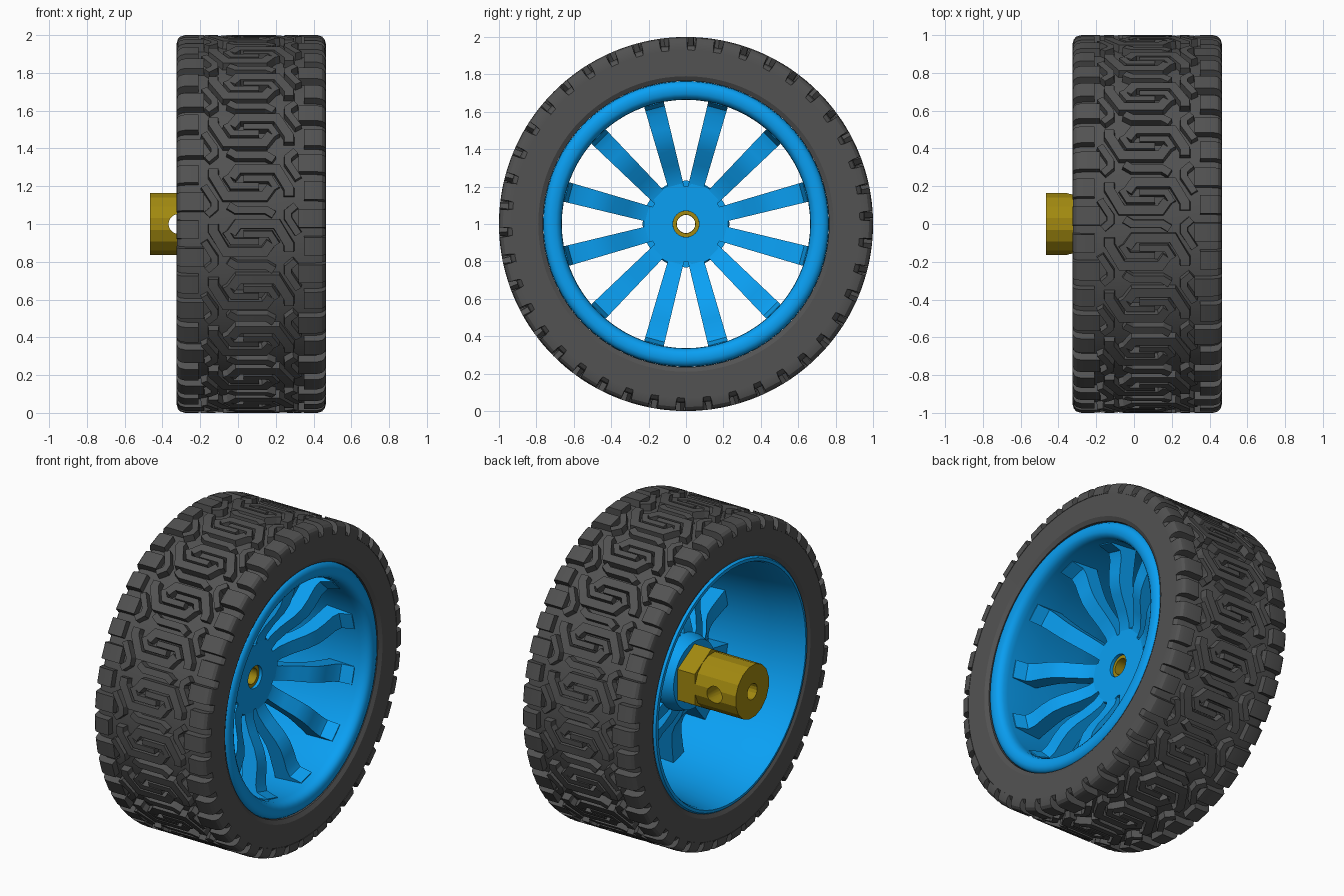
import bpy, bmesh, math
from mathutils import Vector

if "Cube" in bpy.data.objects:
    bpy.data.objects.remove(bpy.data.objects["Cube"])

CX = 0.07          # tyre mid-plane along the axle
N = 21             # tread repeats


def material(name, rgb):
    m = bpy.data.materials.new(name)
    m.diffuse_color = (*rgb, 1)
    m.use_nodes = True
    m.node_tree.nodes["Principled BSDF"].inputs["Base Color"].default_value = m.diffuse_color
    return m


RUBBER = material("rubber", (0.085, 0.085, 0.085))
BLUE = material("blue_plastic", (0.003, 0.35, 0.9))
BRASS = material("brass", (0.36, 0.25, 0.005))


def polar(r, x, a):
    return Vector((x, r * math.cos(a), 1 + r * math.sin(a)))


def shade(ob, angle):
    bpy.ops.object.select_all(action='DESELECT')
    ob.select_set(True)
    bpy.context.view_layer.objects.active = ob
    bpy.ops.object.shade_smooth_by_angle(angle=math.radians(angle))


def finish(name, bm, mat, angle=30):
    bmesh.ops.recalc_face_normals(bm, faces=bm.faces)
    me = bpy.data.meshes.new(name)
    bm.to_mesh(me)
    bm.free()
    ob = bpy.data.objects.new(name, me)
    bpy.context.collection.objects.link(ob)
    if mat:
        me.materials.append(mat)
    shade(ob, angle)
    return ob


def lathe(name, profile, n, mat, angle=30, phase=0.0):
    """Spin a closed (radius, x) profile about the axle."""
    bm = bmesh.new()
    rings = [[bm.verts.new(polar(r, x, phase + 2 * math.pi * i / n)) for r, x in profile]
             for i in range(n)]
    k = len(profile)
    for i in range(n):
        a, b = rings[i], rings[(i + 1) % n]
        for j in range(k):
            bm.faces.new((a[j], a[(j + 1) % k], b[(j + 1) % k], b[j]))
    return finish(name, bm, mat, angle)


def cut(target, cutter, angle):
    cutter.hide_render = True
    mod = target.modifiers.new("cut", 'BOOLEAN')
    mod.operation = 'DIFFERENCE'
    mod.solver = 'EXACT'
    mod.object = cutter
    bpy.context.view_layer.objects.active = target
    bpy.ops.object.modifier_apply(modifier=mod.name)
    bpy.data.objects.remove(cutter)
    shade(target, angle)


def rods(name, ends, radius, n=20):
    """Cylinders between pairs of points, used as cutters."""
    bm = bmesh.new()
    for p, q in ends:
        d = q - p
        m = d.to_track_quat('Z', 'Y').to_matrix().to_4x4()
        m.translation = (p + q) / 2
        bmesh.ops.create_cone(bm, cap_ends=True, segments=n, radius1=radius,
                              radius2=radius, depth=d.length, matrix=m)
    return finish(name, bm, None)


def loft(bm, rows):
    """Skin a chain of four-point sections and cap both ends."""
    for a, b in zip(rows, rows[1:]):
        for j in range(4):
            bm.faces.new((a[j], a[(j + 1) % 4], b[(j + 1) % 4], b[j]))
    bm.faces.new(rows[0])
    bm.faces.new(rows[-1][::-1])


# Tyre carcass
half = [(0.765, 0.375), (0.79, 0.39), (0.93, 0.392), (0.948, 0.375), (0.957, 0.34)]
lathe("tyre_body", [(r, CX + v) for r, v in half] + [(r, CX - v) for r, v in reversed(half)],
      96, RUBBER)


# Tread: raised ribbons laid out in (across, around) coordinates
def tread_top(v):
    d = min(max(abs(v) - 0.35, 0), 0.045)
    return 0.955 + math.sqrt(0.045 ** 2 - d * d)


def ribbon(bm, pts, width, shift):
    pts = [Vector(p) for p in pts]
    rows = []
    for i, p in enumerate(pts):
        d1 = (p - pts[i - 1]).normalized() if i else (pts[1] - p).normalized()
        d2 = (pts[i + 1] - p).normalized() if i < len(pts) - 1 else d1
        n1, n2 = Vector((-d1.y, d1.x)), Vector((-d2.y, d2.x))
        m = (n1 + n2).normalized()
        m = m / max(m.dot(n1), 0.5)
        row = []
        for side, w, top in ((1, width + 0.012, 0), (1, width, 1),
                             (-1, width, 1), (-1, width + 0.012, 0)):
            q = p + m * side * w / 2
            q.x = max(-0.395, min(0.395, q.x))
            r = tread_top(q.x) if top else 0.93
            row.append(bm.verts.new(polar(r, CX + q.x, -(q.y + shift))))
        rows.append(row)
    loft(bm, rows)


def shoulder(u, end):
    return [(0.395, u), (0.388, u), (0.375, u), (0.35, u), (end, u)]


# Half motif; the other half is its half-turn about (0, 0.075)
motif = [
    ([(-0.20, 0.15), (-0.20, 0.11), (-0.135, 0), (0.07, 0), (0.105, 0.05)], 0.05),
    ([(-0.135, 0.11), (-0.10, 0.055), (0.04, 0.055)], 0.034),
    ([(0.25, 0.095), (0.195, 0.18), (0.195, 0.215), (0.235, 0.25)], 0.036),
    (shoulder(0.03, 0.28), 0.098),
    (shoulder(0.18, 0.25), 0.098),
]
bm = bmesh.new()
for i in range(N):
    s = i * 2 * math.pi / N
    ribbon(bm, [(-0.12, 0.25), (-0.08, 0.225), (0.08, 0.225), (0.12, 0.20)], 0.04, s)
    for pts, w in motif:
        ribbon(bm, pts, w, s)
        ribbon(bm, [(-v, 0.15 - u) for v, u in pts], w, s)
finish("tyre_tread", bm, RUBBER, 25)

# Rim barrel with rounded front lip
lathe("rim", [(0.757, -0.32), (0.739, -0.323), (0.729, -0.30), (0.70, -0.1), (0.678, 0.2),
              (0.664, 0.39), (0.666, 0.42), (0.676, 0.443), (0.695, 0.456), (0.73, 0.458),
              (0.75, 0.45), (0.762, 0.435), (0.765, 0.41), (0.765, -0.31)], 72, BLUE, 40)

# Hub with six shallow recesses
hub = lathe("hub", [(0.07, 0.12), (0.225, 0.12), (0.232, 0.11), (0.232, 0.0),
                    (0.21, -0.06), (0.07, -0.06)], 48, BLUE)
spots = [math.radians(30 + 60 * k) for k in range(6)]
cut(hub, rods("hub_recess_cutter",
              [(polar(0.235, 0.09, a), polar(0.235, 0.3, a)) for a in spots], 0.035), 30)

# Twelve spokes: matching front and back side profiles (radius, x)
front = [(0.20, 0.117), (0.25, 0.127), (0.32, 0.165), (0.40, 0.22), (0.46, 0.248), (0.52, 0.26),
         (0.60, 0.268), (0.64, 0.285), (0.66, 0.36)]
back = [(0.20, 0.02), (0.25, 0.03), (0.32, 0.065), (0.40, 0.12), (0.46, 0.148), (0.52, 0.16),
        (0.60, 0.168), (0.68, 0.175), (0.70, 0.36)]
bm = bmesh.new()
for k in range(12):
    a = math.radians(15 + 30 * k)
    side = Vector((0, -math.sin(a), math.cos(a)))
    loft(bm, [[bm.verts.new(polar(r, x, a) + side * s * (0.042 + 0.026 * (r - 0.2)))
               for (r, x), s in ((f, 1), (f, -1), (b, -1), (b, 1))]
              for f, b in zip(front, back)])
finish("spokes", bm, BLUE, 40)


# Brass axle coupling: barrel, hex collar and front tube
def tube(name, r_in, r_out, x0, x1, n, phase=0.0):
    return lathe(name, [(r_in, x0), (r_out, x0), (r_out, x1), (r_in, x1)], n, BRASS, 20, phase)


barrel = tube("coupling_barrel", 0.05, 0.168, -0.465, -0.18, 16, math.pi / 16)
cut(barrel, rods("set_screw_cutter",
                 [(Vector((-0.315, -0.3, 1)), Vector((-0.315, 0.3, 1)))], 0.053), 20)
tube("coupling_hex", 0.055, 0.195, -0.18, -0.06, 6, math.pi / 6)
tube("coupling_tube", 0.05, 0.07, -0.06, 0.10, 24)
